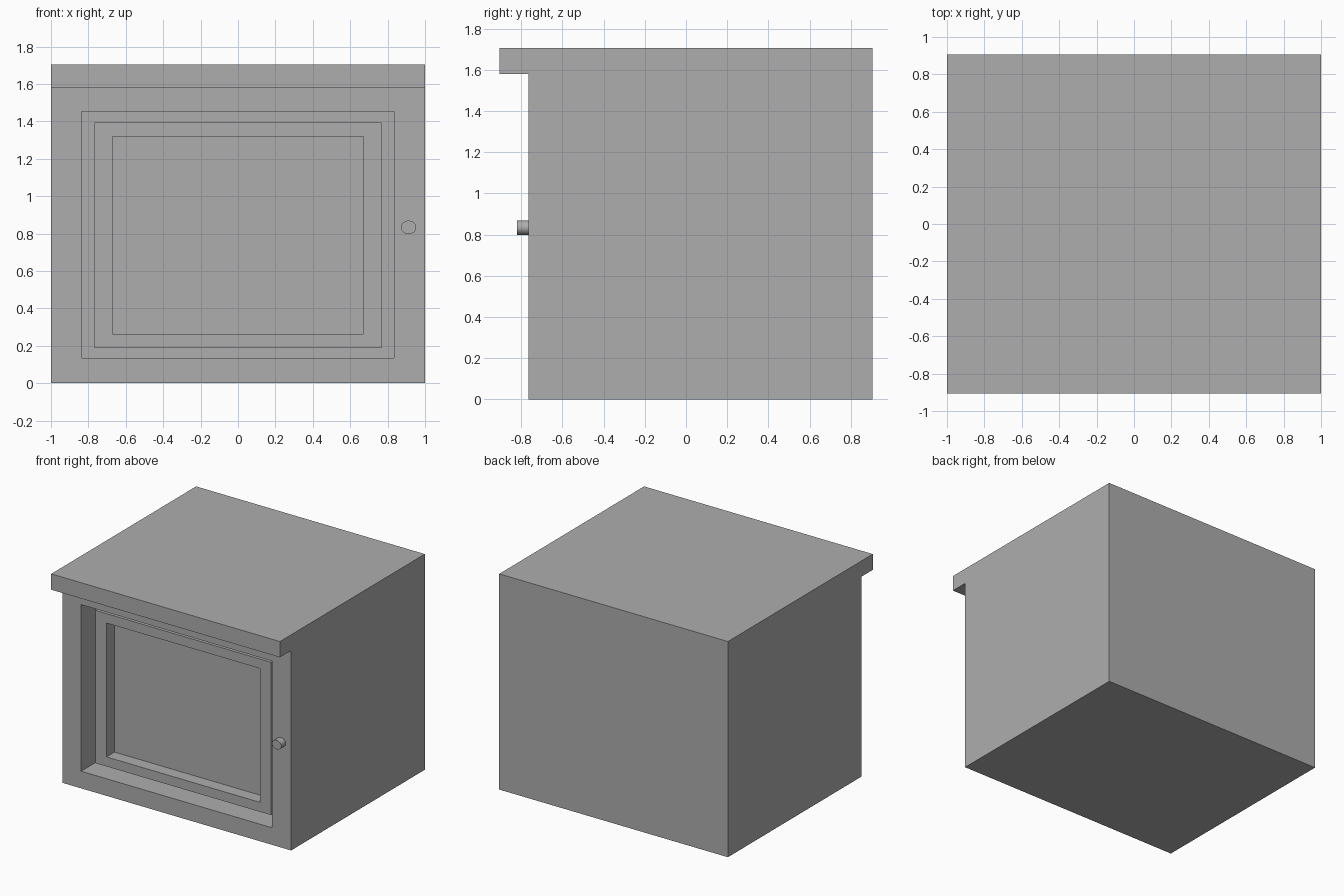
import bpy, bmesh, math

if "Cube" in bpy.data.objects:
    bpy.data.objects.remove(bpy.data.objects["Cube"], do_unlink=True)

grey = bpy.data.materials.new("plain_grey")
grey.use_nodes = True
COLOR = (0.42, 0.42, 0.42, 1)
grey.diffuse_color = COLOR
grey.node_tree.nodes["Principled BSDF"].inputs["Base Color"].default_value = COLOR

FRONT = -0.765   # plane of the cabinet front
BACK = 0.905
RECESS = 0.18    # depth of the door opening
INSET = 0.08     # door frame sits this far behind the front


def new_object(name, bm):
    bmesh.ops.recalc_face_normals(bm, faces=bm.faces)
    mesh = bpy.data.meshes.new(name)
    bm.to_mesh(mesh)
    bm.free()
    mesh.materials.append(grey)
    obj = bpy.data.objects.new(name, mesh)
    bpy.context.collection.objects.link(obj)
    return obj


def box(name, x, y, z):
    """Box from (min, max) ranges."""
    bm = bmesh.new()
    bmesh.ops.create_cube(bm, size=1)
    for v in bm.verts:
        v.co = [r[0] if c < 0 else r[1] for c, r in zip(v.co, (x, y, z))]
    return new_object(name, bm)


def cut(target, cutter):
    """Subtract the cutter, then discard it."""
    mod = target.modifiers.new("cut", 'BOOLEAN')
    mod.operation = 'DIFFERENCE'
    mod.solver = 'EXACT'
    mod.object = cutter
    cutter.hide_render = True
    bpy.context.view_layer.objects.active = target
    bpy.ops.object.modifier_apply(modifier=mod.name)
    bpy.data.objects.remove(cutter, do_unlink=True)


# Cabinet body with overhanging top, extruded from its side profile
profile = [(FRONT, 0), (BACK, 0), (BACK, 1.705), (-BACK, 1.705),
           (-BACK, 1.58), (FRONT, 1.58)]
bm = bmesh.new()
side = bm.faces.new([bm.verts.new((-1, y, z)) for y, z in profile])
ext = bmesh.ops.extrude_face_region(bm, geom=[side])
for v in ext["geom"]:
    if isinstance(v, bmesh.types.BMVert):
        v.co.x = 1
body = new_object("cabinet_body", bm)

# Door opening
cut(body, box("opening_cutter", (-0.837, 0.835), (FRONT - 0.1, FRONT + RECESS), (0.135, 1.452)))

# Door frame standing against the back of the opening
frame = box("door_frame", (-0.768, 0.768), (FRONT + INSET, FRONT + RECESS), (0.187, 1.395))
cut(frame, box("panel_cutter", (-0.67, 0.67), (FRONT, FRONT + RECESS + 0.1), (0.262, 1.32)))

# Round knob beside the door
bpy.ops.mesh.primitive_cylinder_add(vertices=32, radius=1, depth=1,
                                    location=(0.912, FRONT - 0.0275, 0.833),
                                    rotation=(math.pi / 2, 0, 0))
knob = bpy.context.object
knob.name = "door_knob"
knob.scale = (0.041, 0.036, 0.055)
knob.data.materials.append(grey)
bpy.ops.object.shade_smooth_by_angle()
